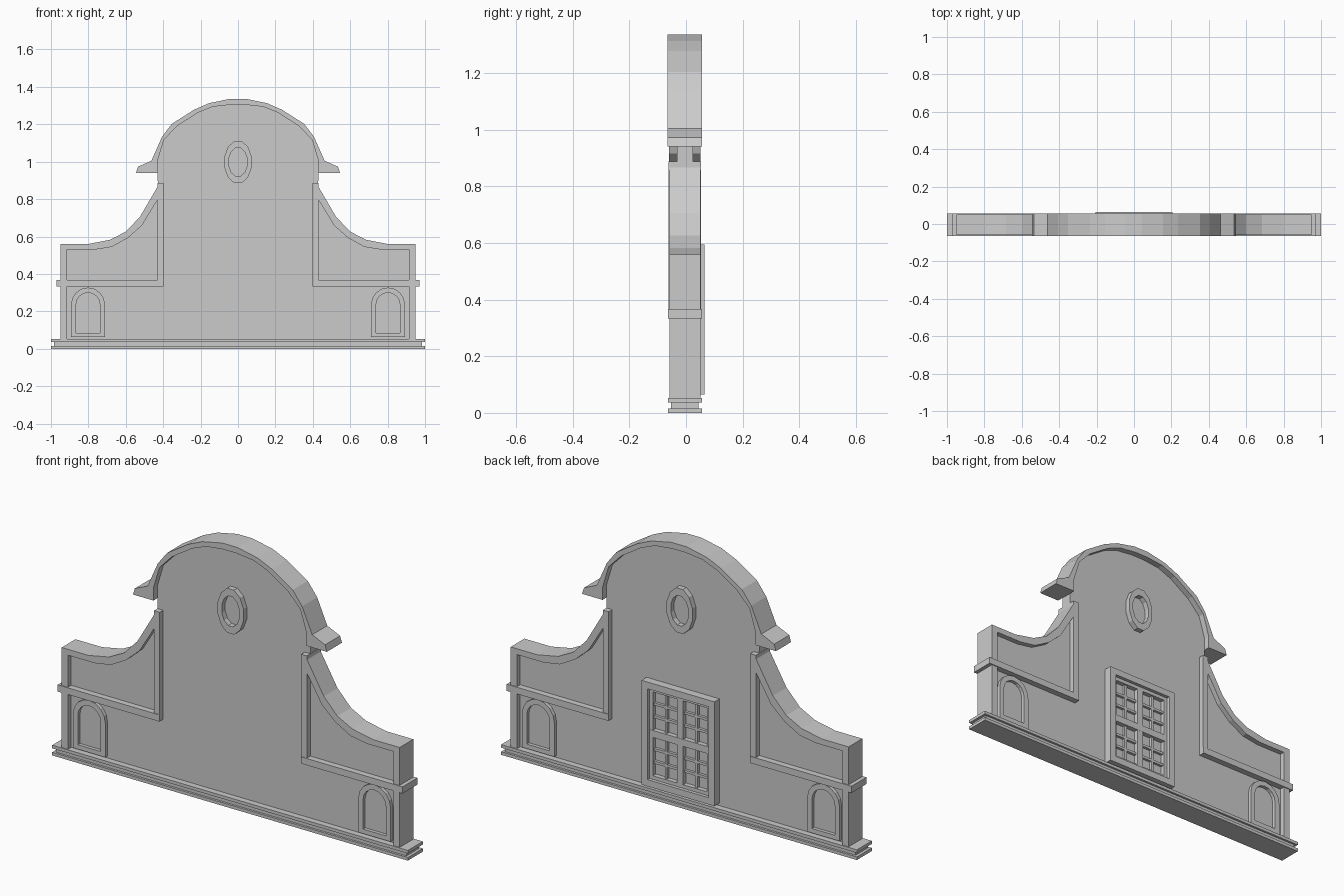
import bpy, bmesh, math

if "Cube" in bpy.data.objects:
    bpy.data.objects.remove(bpy.data.objects["Cube"])

C = -0.004  # centre plane of the wall in depth


def finish(name, bm, mirror=(False, False)):
    bmesh.ops.recalc_face_normals(bm, faces=bm.faces)
    me = bpy.data.meshes.new(name)
    bm.to_mesh(me)
    bm.free()
    ob = bpy.data.objects.new(name, me)
    ob.location.y = C
    bpy.context.collection.objects.link(ob)
    if any(mirror):
        m = ob.modifiers.new("mirror", 'MIRROR')
        m.use_axis = (mirror[0], mirror[1], False)
        m.use_mirror_merge = False
    return ob


def prism(name, pts, y0, y1, mirror=(False, False)):
    """Extrude an x-z outline through depth (y relative to C)."""
    bm = bmesh.new()
    a = [bm.verts.new((x, y0, z)) for x, z in pts]
    b = [bm.verts.new((x, y1, z)) for x, z in pts]
    bm.faces.new(a)
    bm.faces.new(b)
    n = len(pts)
    for i in range(n):
        j = (i + 1) % n
        bm.faces.new((a[i], a[j], b[j], b[i]))
    return finish(name, bm, mirror)


def band(name, outer, inner, y0, y1, closed, mirror=(False, False)):
    """Solid strip between two matching x-z lines."""
    bm = bmesh.new()
    rows = [[bm.verts.new(v) for v in ((o[0], y0, o[1]), (o[0], y1, o[1]),
                                       (i[0], y1, i[1]), (i[0], y0, i[1]))]
            for o, i in zip(outer, inner)]
    n = len(rows)
    for k in range(n if closed else n - 1):
        r, s = rows[k], rows[(k + 1) % n]
        for q in range(4):
            p = (q + 1) % 4
            bm.faces.new((r[q], r[p], s[p], s[q]))
    if not closed:
        bm.faces.new(rows[0])
        bm.faces.new(rows[-1])
    return finish(name, bm, mirror)


def rect(x0, x1, z0, z1):
    return [(x0, z0), (x1, z0), (x1, z1), (x0, z1)]


def flip(pts):
    return [(-x, z) for x, z in reversed(pts)]


def arch(cx, hw, z0, spring, top, n=8):
    return [(cx - hw, z0), (cx + hw, z0)] + [
        (cx + hw * math.cos(math.pi * k / n), spring + (top - spring) * math.sin(math.pi * k / n))
        for k in range(n + 1)]


def ellipse(rx, rz, cz, n=12):
    return [(rx * math.cos((k + .5) * math.tau / n), cz + rz * math.sin((k + .5) * math.tau / n))
            for k in range(n)]


X, Y, XY = (True, False), (False, True), (True, True)

# Half profiles of the top arch and the swept wing
arch_out = [(.545, .94), (.535, .973), (.463, 1.005), (.406, 1.134), (.353, 1.203),
            (.235, 1.278), (.155, 1.313), (.043, 1.336)]
arch_in = [(.43, .94), (.43, .965), (.43, 1.005), (.396, 1.117), (.326, 1.19),
           (.214, 1.262), (.134, 1.294), (.037, 1.305)]
wing_out = [(.95, .56), (.80, .56), (.684, .583), (.60, .626), (.524, .706), (.428, .87)]
wing_in = [(.95, .53), (.765, .53), (.674, .545), (.588, .593), (.513, .66), (.428, .80)]

# Thin main wall
half = ([(.935, .045)] + [((a[0] + b[0]) / 2 - (.015 if k == 0 else 0), (a[1] + b[1]) / 2)
                          for k, (a, b) in enumerate(zip(wing_out, wing_in))]
        + [(.43, .95)] + [(a[0] + .006, a[1] + .006) for a in arch_in[2:]])
prism("wall", half + flip(half), -.0285, .0285)

# Arched top cornice with returns, and wing copings
band("arch_cornice", arch_out + flip(arch_out), arch_in + flip(arch_in), -.061, .06, False)
band("wing_coping", wing_out, wing_in, -.055, .055, False, X)

# Pilasters, stiles and string course
prism("corner_pilaster", rect(.915, .95, .045, .545), -.055, .055, X)
prism("wing_stile", rect(.398, .43, .335, .887), -.057, .057, X)
prism("string_course", rect(.398, .97, .333, .367), -.06, .06, X)

# Stepped plinth
prism("plinth_bottom", rect(-1, 1, 0, .016), -.06, .06)
prism("plinth_middle", rect(-.985, .985, .016, .036), -.049, .049)
prism("plinth_top", rect(-1, 1, .036, .052), -.06, .06)

# Blind niches and oval surround on both faces
band("niche_frame", arch(.802, .091, .062, .235, .327), arch(.802, .064, .085, .235, .30),
     -.046, -.028, True, XY)
band("oval_surround", ellipse(.075, .117, .998), ellipse(.051, .078, .998),
     -.056, -.028, True, Y)

# Back window: stepped frame, cross bars and glazing bars
W, Z0, Z1 = .205, .065, .595
ZM = (Z0 + Z1) / 2


def inset(d):
    return rect(-W + d, W - d, Z0 + d, Z1 - d)


band("window_frame", inset(0), inset(.034), .028, .069, True)
band("window_sash", inset(.034), inset(.052), .028, .052, True)
prism("window_mullion", rect(-.018, .018, Z0 + .04, Z1 - .04), .028, .052)
prism("window_transom", rect(-W + .04, W - .04, ZM - .018, ZM + .018), .028, .053)
prism("glazing_bar_vertical", rect(.079, .092, Z0 + .04, Z1 - .04), .028, .043, X)
pane = (Z1 - .052 - ZM - .018) / 3
for s in (-1, 1):
    for k in (1, 2):
        z = ZM + s * (.018 + k * pane)
        prism("glazing_bar_horizontal", rect(-W + .04, W - .04, z - .0065, z + .0065), .028, .042)
